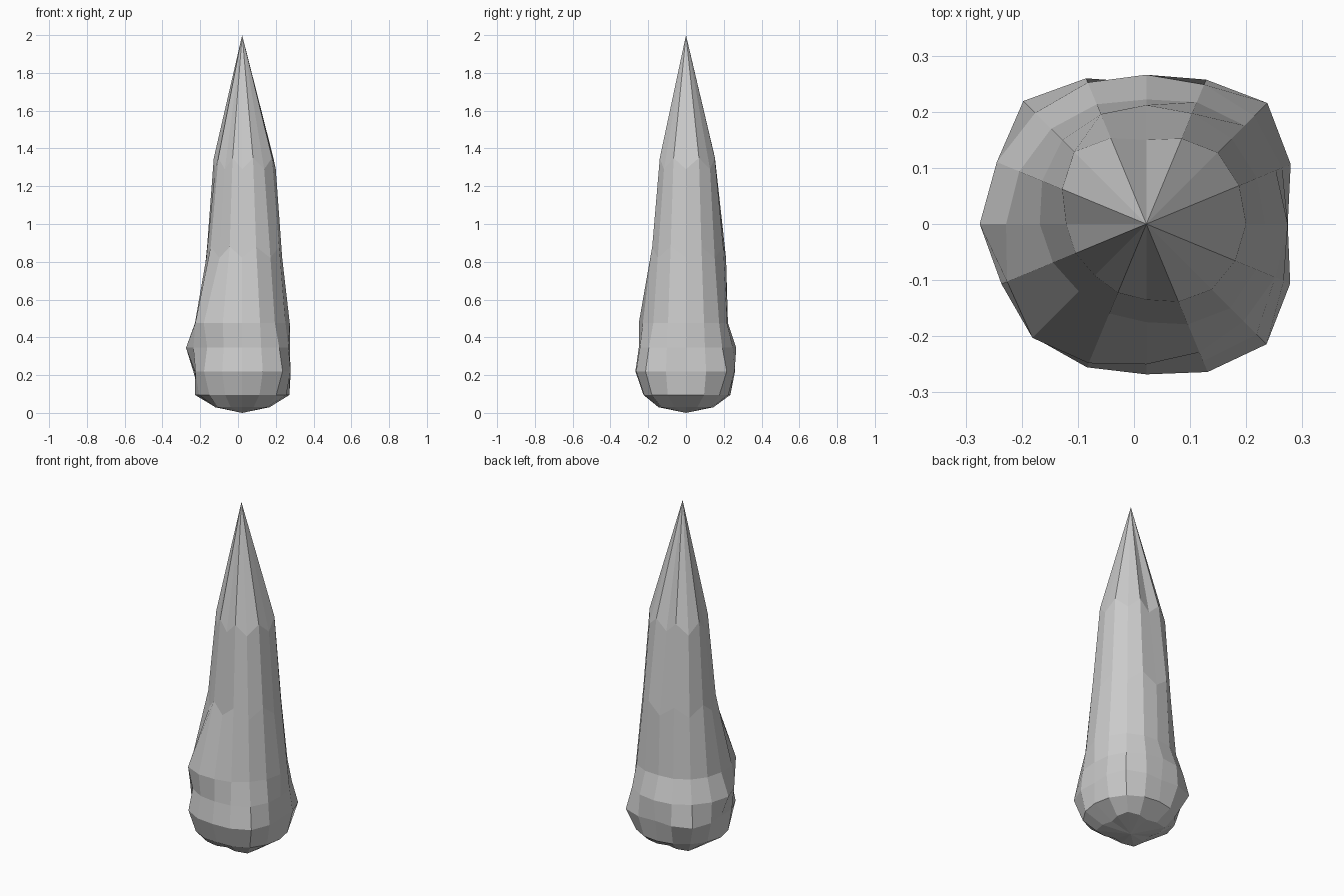
import bpy, bmesh, math

if "Cube" in bpy.data.objects:
    bpy.data.objects.remove(bpy.data.objects["Cube"])

SIDES = 16
AXIS_X = 0.022

# Each ring: height, then radii towards E, NE, N, NW, W, SW, S, SE
RINGS = [
    (0.03, (.13, .185, .13, .18, .125, .185, .13, .185)),
    (0.095, (.25, .25, .235, .235, .25, .245, .225, .255)),
    (0.22, (.252, .305, .252, .31, .25, .285, .268, .303)),
    (0.345, (.252, .272, .266, .28, .297, .262, .25, .278)),
    (0.475, (.252, .248, .222, .24, .25, .287, .25, .245)),
    (0.85, (.212, .215, .212, .212, .19, .17, .175, .212)),
    (1.32, (.178, .18, .15, .182, .143, .13, .135, .165)),
]

bm = bmesh.new()


def ring(z, radii, zigzag):
    """Closed ring of vertices, with alternate corners raised or lowered."""
    verts = []
    for i in range(SIDES):
        a = radii[i // 2]
        b = radii[(i // 2 + i % 2) % 8]
        r = (a + b) / 2
        t = 2 * math.pi * i / SIDES
        dz = zigzag if i % 2 else -zigzag
        verts.append(bm.verts.new((AXIS_X + r * math.cos(t), r * math.sin(t), z + dz)))
    return verts


def bridge(lower, upper):
    for i in range(SIDES):
        j = (i + 1) % SIDES
        bm.faces.new((lower[i], lower[j], upper[j], upper[i]))


# Rounded foot and tapering shaft
rings = [ring(z, radii, 0.03 if z > 0.8 else 0) for z, radii in RINGS]
for lower, upper in zip(rings, rings[1:]):
    bridge(lower, upper)

# Bottom point and sharp tip
bottom = bm.verts.new((AXIS_X, 0, 0))
tip = bm.verts.new((AXIS_X, 0, 2))
for i in range(SIDES):
    j = (i + 1) % SIDES
    bm.faces.new((bottom, rings[0][j], rings[0][i]))
    bm.faces.new((tip, rings[-1][i], rings[-1][j]))

bmesh.ops.recalc_face_normals(bm, faces=bm.faces)
mesh = bpy.data.meshes.new("rock_spike")
bm.to_mesh(mesh)
bm.free()
bpy.context.collection.objects.link(bpy.data.objects.new("rock_spike", mesh))
